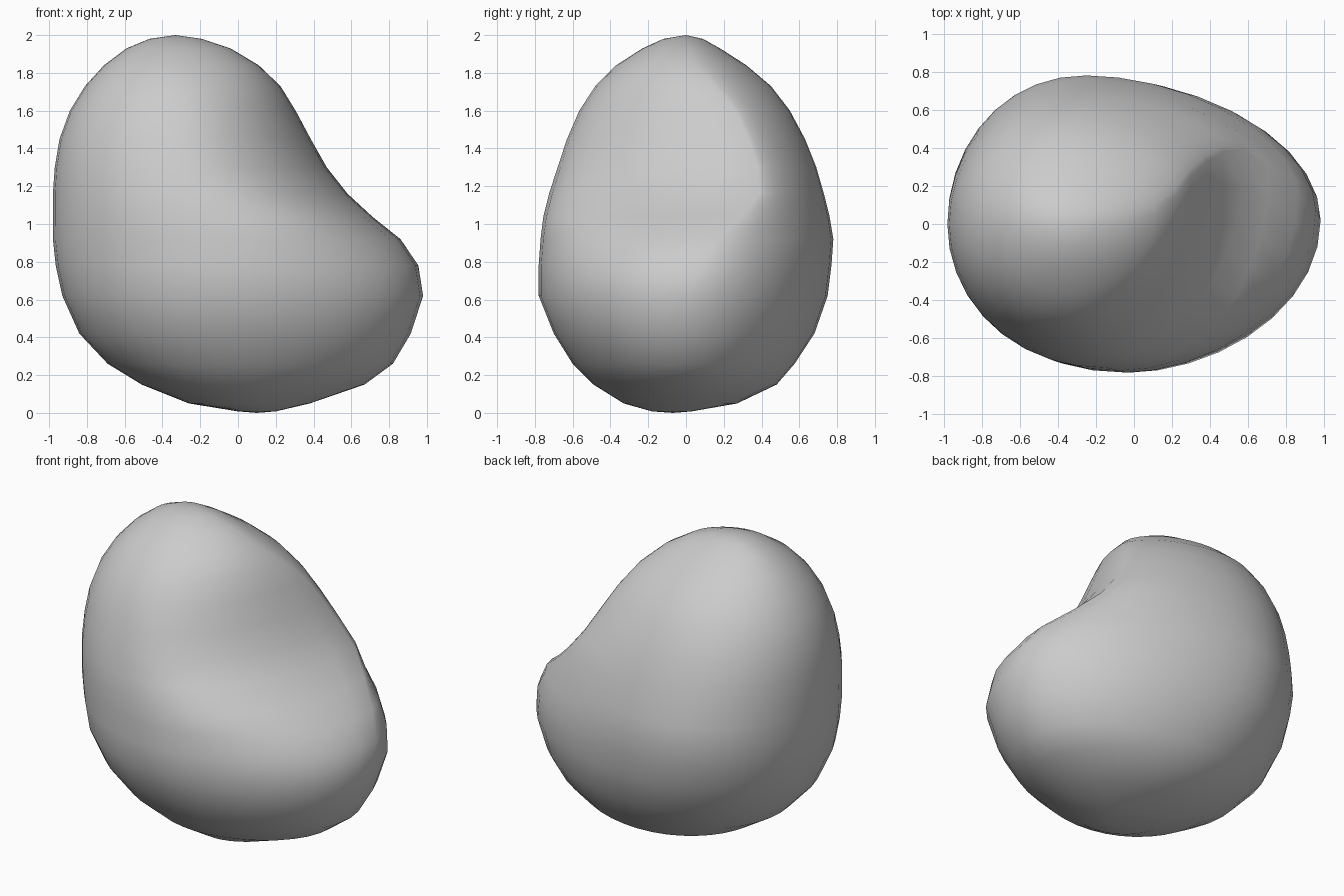
import bpy, bmesh, math

# Horizontal sections: z, left x, right x, right y, front y, back y, front x, back x
SECTIONS = [
    (0.008, 0.00, 0.20, -0.07, -0.18, 0.03, 0.10, 0.10),
    (0.05, -0.26, 0.38, -0.02, -0.33, 0.27, 0.06, 0.05),
    (0.15, -0.51, 0.67, 0.00, -0.49, 0.48, 0.04, 0.02),
    (0.26, -0.69, 0.82, 0.00, -0.60, 0.575, 0.02, -0.03),
    (0.42, -0.84, 0.915, 0.00, -0.70, 0.68, 0.00, -0.08),
    (0.62, -0.93, 0.98, 0.02, -0.78, 0.75, -0.02, -0.17),
    (0.78, -0.965, 0.955, 0.07, -0.78, 0.77, -0.04, -0.22),
    (0.92, -0.98, 0.86, 0.17, -0.77, 0.78, -0.08, -0.25),
    (1.04, -0.98, 0.71, 0.30, -0.755, 0.76, -0.14, -0.26),
    (1.16, -0.98, 0.58, 0.39, -0.725, 0.73, -0.20, -0.27),
    (1.30, -0.97, 0.47, 0.38, -0.68, 0.69, -0.25, -0.28),
    (1.45, -0.945, 0.385, 0.33, -0.63, 0.63, -0.28, -0.30),
    (1.60, -0.89, 0.305, 0.26, -0.565, 0.55, -0.30, -0.31),
    (1.73, -0.81, 0.225, 0.15, -0.48, 0.45, -0.31, -0.32),
    (1.84, -0.71, 0.11, 0.05, -0.37, 0.32, -0.32, -0.33),
    (1.93, -0.59, -0.04, 0.01, -0.23, 0.18, -0.33, -0.34),
    (1.98, -0.47, -0.19, 0.00, -0.12, 0.09, -0.33, -0.34),
]
SEG = 36


def ring_point(sec, i):
    """Point on a section made of four joined elliptical quarters."""
    z, xl, xr, yr, yf, yb, xf, xb = sec
    t = 2 * math.pi * i / SEG
    c, s = math.cos(t), math.sin(t)
    back, right = s >= 0, c >= 0
    mid_x, end_y = (xb, yb) if back else (xf, yf)
    side_x, side_y = (xr, yr) if right else (xl, 0.0)
    # the back edge of the hollow pinches into a ridge
    ridge = 1 + 0.35 * min(1, max(0, yr) / 0.3) if back and right else 1
    # the right end tapers, except for the full lip below the hollow
    lip = max(0, 1 - abs(z - 1.04) / 0.2)
    taper = 0.95
    if right:
        taper = 1.08 if back else 1.1 - 0.25 * lip
    return (mid_x + (side_x - mid_x) * abs(c) ** taper,
            side_y + (end_y - side_y) * abs(s) ** ridge, z)


# Body skinned over the sections
bm = bmesh.new()
rings = [[bm.verts.new(ring_point(s, i)) for i in range(SEG)] for s in SECTIONS]
for low, high in zip(rings, rings[1:]):
    for i in range(SEG):
        j = (i + 1) % SEG
        bm.faces.new((low[i], low[j], high[j], high[i]))

# Rounded end caps
bottom = bm.verts.new((0.10, -0.07, 0.0))
top = bm.verts.new((-0.33, 0.0, 2.0))
for i in range(SEG):
    j = (i + 1) % SEG
    bm.faces.new((bottom, rings[0][j], rings[0][i]))
    bm.faces.new((top, rings[-1][i], rings[-1][j]))
bmesh.ops.recalc_face_normals(bm, faces=bm.faces)

mesh = bpy.data.meshes.new("boulder_body")
bm.to_mesh(mesh)
bm.free()
mesh.shade_smooth()

grey = bpy.data.materials.new("stone_grey")
grey.diffuse_color = (0.6, 0.6, 0.6, 1)
mesh.materials.append(grey)

body = bpy.data.objects.new("boulder_body", mesh)
bpy.context.collection.objects.link(body)
